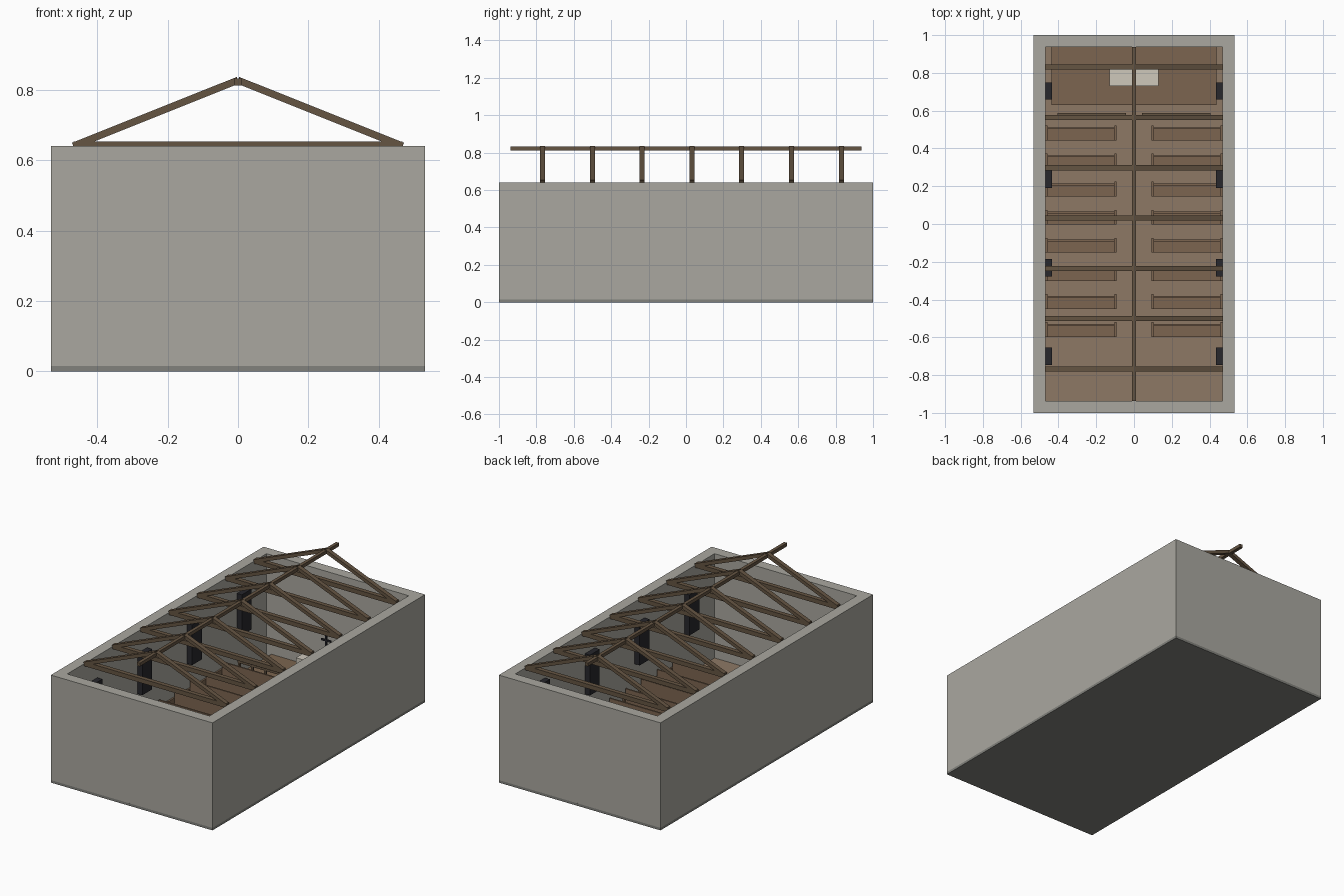
import bpy, bmesh, math
from mathutils import Matrix, Vector

if "Cube" in bpy.data.objects:
    bpy.data.objects.remove(bpy.data.objects["Cube"])


def material(name, rgb):
    m = bpy.data.materials.new(name)
    m.diffuse_color = (*rgb, 1)
    m.use_nodes = True
    m.node_tree.nodes["Principled BSDF"].inputs["Base Color"].default_value = m.diffuse_color
    return m


STONE = material("stone", (0.40, 0.39, 0.35))
BASE = material("base_stone", (0.22, 0.22, 0.20))
FLOOR = material("floor_wood", (0.27, 0.19, 0.13))
WOOD = material("pew_wood", (0.20, 0.13, 0.08))
BEAM = material("beam_wood", (0.13, 0.09, 0.055))
DARK = material("dark_glass", (0.02, 0.02, 0.025))
CLOTH = material("altar_stone", (0.62, 0.58, 0.50))


def finish(name, bm, mat):
    bmesh.ops.recalc_face_normals(bm, faces=bm.faces)
    me = bpy.data.meshes.new(name)
    bm.to_mesh(me)
    bm.free()
    me.materials.append(mat)
    ob = bpy.data.objects.new(name, me)
    bpy.context.collection.objects.link(ob)
    return ob


def add_box(bm, x, y, z):
    """Box from (min, max) ranges."""
    size = [b - a for a, b in (x, y, z)]
    mid = Vector([(a + b) / 2 for a, b in (x, y, z)])
    bmesh.ops.create_cube(bm, size=1, matrix=Matrix.Translation(mid) @ Matrix.Diagonal((*size, 1)))


def boxes(name, mat, *ranges):
    bm = bmesh.new()
    for r in ranges:
        add_box(bm, *r)
    return finish(name, bm, mat)


HX, HY, IX, IY = 0.532, 1.0, 0.468, 0.937
Z0, ZW = 0.015, 0.64

# foundation and floor
boxes("foundation", BASE, ((-HX, HX), (-HY, HY), (0, Z0)))
boxes("floor", FLOOR, ((-IX, IX), (-IY, IY), (Z0, Z0 + 0.004)))

# walls: one hollow rectangular ring
bm = bmesh.new()
rings = []
for z in (Z0, ZW):
    for hx, hy in ((HX, HY), (IX, IY)):
        rings.append([bm.verts.new((sx * hx, sy * hy, z))
                      for sx, sy in ((-1, -1), (1, -1), (1, 1), (-1, 1))])
lo_out, lo_in, hi_out, hi_in = rings
for a, b in ((lo_out, hi_out), (hi_out, hi_in), (hi_in, lo_in), (lo_in, lo_out)):
    for i in range(4):
        j = (i + 1) % 4
        bm.faces.new((a[i], a[j], b[j], b[i]))
finish("walls", bm, STONE)

# window panels standing off the inside of the long walls
for i in range(4):
    y = -0.70 + i * 0.468
    for side, s in (("left", -1), ("right", 1)):
        x = sorted((s * 0.435, s * IX))
        boxes(f"window_{side}_{i + 1}", DARK, (x, (y - 0.046, y + 0.046), (0.27, 0.51)))

# pews: seat, back and two end panels, mirrored across the aisle
for i in range(8):
    y = -0.598 + i * 0.1486
    for side, s in (("left", -1), ("right", 1)):
        def xr(a, b):
            return sorted((s * a, s * b))
        boxes(f"pew_{side}_{i + 1}", WOOD,
              (xr(0.102, 0.458), (y, y + 0.063), (0.068, 0.078)),
              (xr(0.102, 0.458), (y + 0.060, y + 0.069), (0.05, 0.165)),
              (xr(0.093, 0.102), (y, y + 0.079), (Z0, 0.12)),
              (xr(0.458, IX), (y, y + 0.079), (Z0, 0.12)))

# altar platform, altar and its cross
boxes("altar_platform", WOOD, ((-0.437, 0.437), (0.63, IY), (Z0, 0.05)))
boxes("altar", CLOTH, ((-0.13, 0.13), (0.73, 0.843), (0.05, 0.19)))
boxes("altar_cross", DARK,
      ((-0.005, 0.005), (0.825, 0.835), (0.19, 0.33)),
      ((-0.032, 0.032), (0.825, 0.835), (0.285, 0.295)))

# altar rail with posts, open in the middle
for side, s in (("left", -1), ("right", 1)):
    parts = [(sorted((s * 0.042, s * 0.405)), (0.572, 0.587), (0.148, 0.16))]
    for k in range(5):
        px = s * (0.05 + k * 0.0868)
        parts.append(((px - 0.006, px + 0.006), (0.574, 0.585), (Z0, 0.148)))
    boxes(f"altar_rail_{side}", BEAM, *parts)

# roof trusses: tie beam and two sloping rafters
EAVE, PEAK = 0.64, 0.827
length = math.hypot(IX, PEAK - EAVE)
slope = math.atan2(PEAK - EAVE, IX)
for i in range(7):
    y = -0.767 + i * 0.2662
    bm = bmesh.new()
    add_box(bm, (-IX, IX), (y - 0.0133, y + 0.0133), (0.627, 0.653))
    for s in (-1, 1):
        mat = (Matrix.Translation((s * IX / 2, y, (EAVE + PEAK) / 2))
               @ Matrix.Rotation(s * slope, 4, 'Y')
               @ Matrix.Diagonal((length, 0.0266, 0.02, 1)))
        bmesh.ops.create_cube(bm, size=1, matrix=mat)
    finish(f"roof_truss_{i + 1}", bm, BEAM)

# ridge beam
boxes("ridge_beam", BEAM, ((-0.01, 0.01), (-IY, IY), (0.812, 0.832)))
